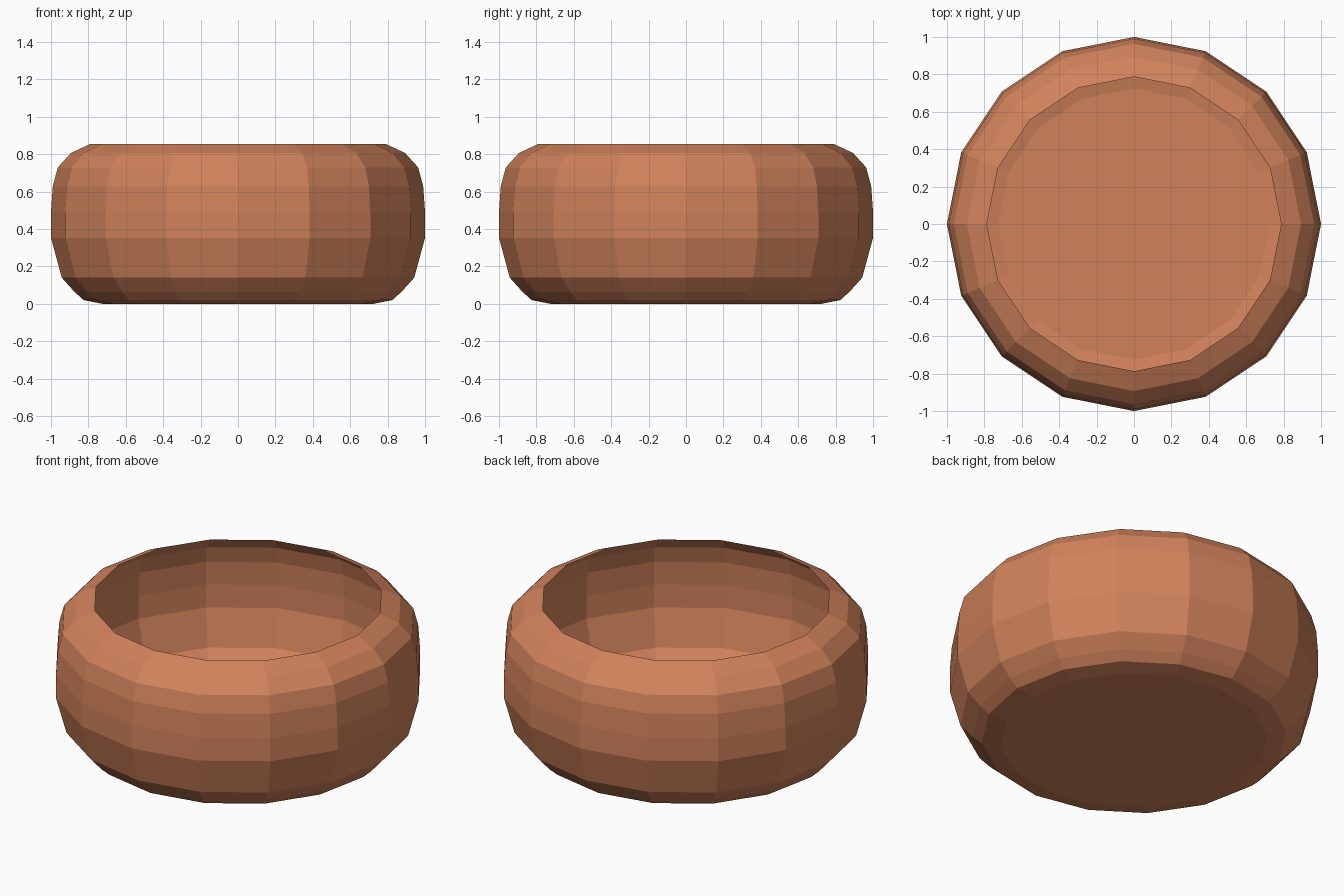
import bpy, bmesh
from math import cos, sin, tau

if "Cube" in bpy.data.objects:
    bpy.data.objects.remove(bpy.data.objects["Cube"])

SIDES = 16
# (radius, height) from base edge up to the open rim
PROFILE = [(0.725, 0.0), (0.825, 0.02), (0.875, 0.065), (0.942, 0.14),
           (1.0, 0.353), (1.0, 0.49), (0.99, 0.63), (0.963, 0.73),
           (0.893, 0.807), (0.787, 0.856)]

bm = bmesh.new()
# Lathe rings
rings = [[bm.verts.new((r * cos(tau * i / SIDES), r * sin(tau * i / SIDES), z))
          for i in range(SIDES)] for r, z in PROFILE]
# Thin wall, open at the top
for low, high in zip(rings, rings[1:]):
    for i in range(SIDES):
        j = (i + 1) % SIDES
        bm.faces.new((low[i], low[j], high[j], high[i]))
# Flat base
bm.faces.new(rings[0][::-1])

mesh = bpy.data.meshes.new("bowl")
bm.to_mesh(mesh)
bm.free()
bowl = bpy.data.objects.new("bowl", mesh)
bpy.context.collection.objects.link(bowl)

# Terracotta clay
clay = bpy.data.materials.new("clay")
clay.diffuse_color = (0.64, 0.225, 0.105, 1)
clay.use_nodes = True
clay.node_tree.nodes["Principled BSDF"].inputs["Base Color"].default_value = clay.diffuse_color
mesh.materials.append(clay)
